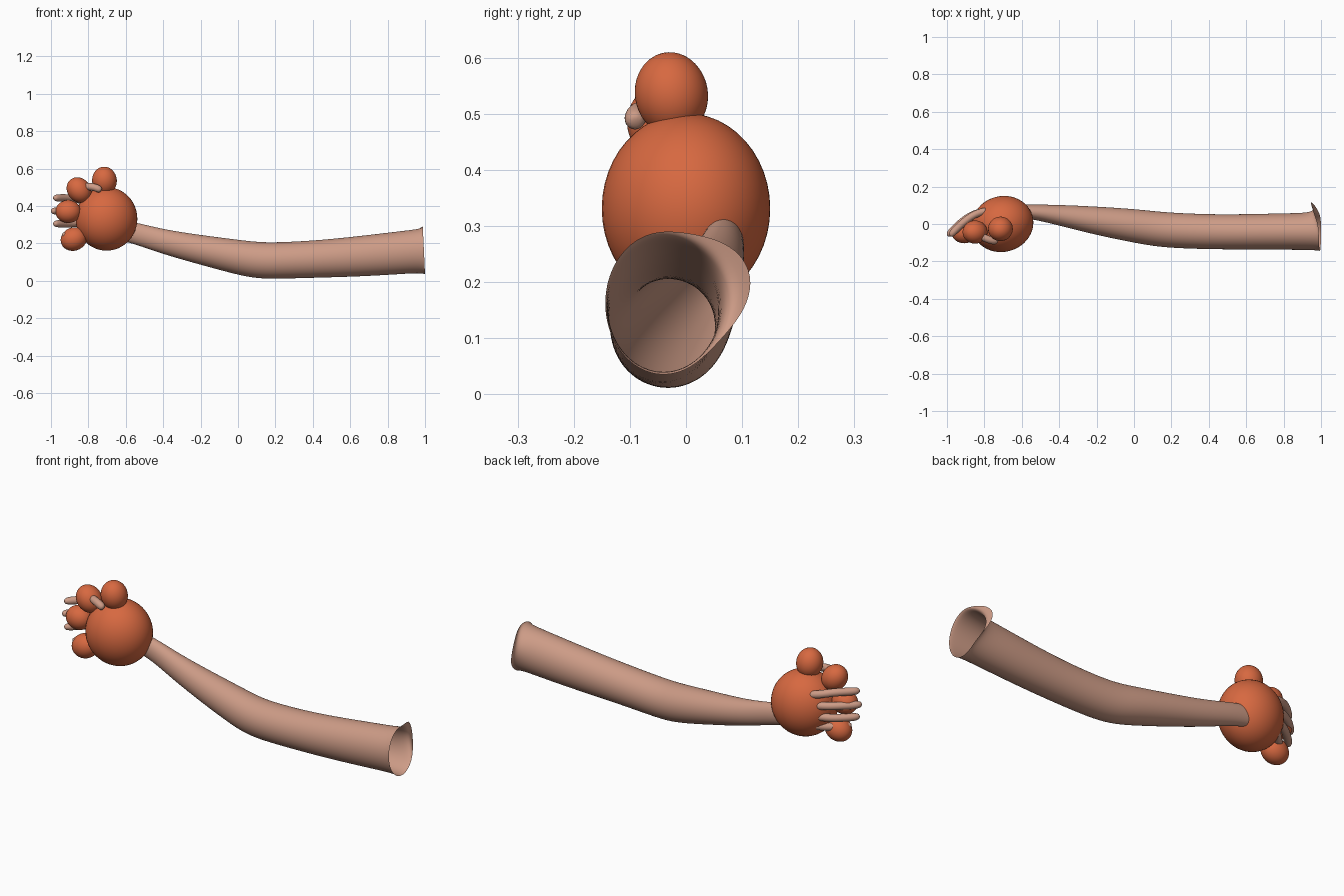
import bpy, bmesh
from math import sin, cos, pi, exp, radians
from mathutils import Vector

if "Cube" in bpy.data.objects:
    bpy.data.objects.remove(bpy.data.objects["Cube"])


def material(name, rgb):
    m = bpy.data.materials.new(name)
    m.use_nodes = True
    m.diffuse_color = (*rgb, 1)
    m.node_tree.nodes["Principled BSDF"].inputs["Base Color"].default_value = (*rgb, 1)
    return m


skin = material("skin tan", (0.61, 0.33, 0.24))
orange = material("paw orange", (0.68, 0.14, 0.052))


def loft(name, rings, cap_start=False, cap_end=False):
    """Skin a list of equal-length point rings and smooth the result."""
    bm = bmesh.new()
    loops = [[bm.verts.new(p) for p in ring] for ring in rings]
    n = len(rings[0])
    for a, b in zip(loops, loops[1:]):
        for i in range(n):
            j = (i + 1) % n
            bm.faces.new((a[i], a[j], b[j], b[i]))
    if cap_start:
        bm.faces.new(loops[0][::-1])
    if cap_end:
        bm.faces.new(loops[-1])
    bmesh.ops.recalc_face_normals(bm, faces=bm.faces)
    for f in bm.faces:
        f.smooth = True
    me = bpy.data.meshes.new(name)
    bm.to_mesh(me)
    bm.free()
    me.materials.append(skin)
    ob = bpy.data.objects.new(name, me)
    bpy.context.collection.objects.link(ob)
    sub = ob.modifiers.new("smooth", 'SUBSURF')
    sub.levels = sub.render_levels = 2
    return ob


def arm_ring(x, y, z, ry, rz, flare=0.0, sides=24):
    ring = []
    for i in range(sides):
        a = 2 * pi * i / sides
        d = (a - radians(18) + pi) % (2 * pi) - pi
        bump = flare * exp(-(d / 0.6) ** 2)
        ring.append((x - 0.8 * bump - 0.1 * flare * (1 + sin(a)),
                     y + (ry + bump) * cos(a), z + (rz + bump) * sin(a)))
    return ring


# Arm: x, centre y, centre z, half width, half height
arm = [(-0.74, 0.07, 0.29, 0.035, 0.05),
       (-0.64, 0.066, 0.272, 0.036, 0.054),
       (-0.55, 0.067, 0.255, 0.038, 0.059),
       (-0.4, 0.047, 0.208, 0.056, 0.067),
       (-0.2, 0.017, 0.165, 0.077, 0.08),
       (0, -0.01, 0.125, 0.091, 0.095),
       (0.1, -0.024, 0.11, 0.094, 0.098),
       (0.2, -0.034, 0.107, 0.095, 0.098),
       (0.4, -0.042, 0.115, 0.094, 0.1),
       (0.6, -0.042, 0.127, 0.095, 0.107),
       (0.8, -0.04, 0.144, 0.098, 0.114),
       (0.93, -0.04, 0.156, 0.1, 0.117)]
rings = [arm_ring(*s) for s in arm]
# Flared shoulder rim
rings.append(arm_ring(0.985, -0.04, 0.16, 0.102, 0.121, 0.02))
rings.append(arm_ring(1.0, -0.04, 0.162, 0.105, 0.128, 0.06))
loft("arm", rings, cap_start=True)


def finger(name, points, radius, sides=10):
    pts = [Vector(p) for p in points]
    rings = []
    for i, p in enumerate(pts):
        t = (pts[min(i + 1, len(pts) - 1)] - pts[max(i - 1, 0)]).normalized()
        u = t.cross(Vector((0, 0, 1))).normalized()
        v = u.cross(t)
        r = radius * (0.55 if i == len(pts) - 1 else 1.05)
        rings.append([p + r * (cos(2 * pi * k / sides) * u + sin(2 * pi * k / sides) * v)
                      for k in range(sides)])
    loft(name, rings, True, True)


# Fingers curling forward: tip x, knuckle z, tip z
for name, tip, z0, z1 in (("index_finger", -0.988, 0.415, 0.443),
                          ("middle_finger", -1.0, 0.365, 0.373),
                          ("ring_finger", -0.988, 0.315, 0.305),
                          ("little_finger", -0.94, 0.27, 0.245)):
    dx = tip + 1.0
    path = [(-0.76, 0.075, z0), (-0.84 + dx / 2, 0.062, z0 + (z1 - z0) * 0.5),
            (-0.9 + dx, 0.03, z1), (-0.95 + dx, -0.015, z1),
            (-0.983 + dx, -0.048, z1), (-0.995 + dx, -0.066, z1)]
    finger(name, path, 0.02)
finger("thumb", [(-0.84, -0.05, 0.5), (-0.8, -0.075, 0.505), (-0.765, -0.088, 0.5),
                 (-0.74, -0.092, 0.488), (-0.73, -0.09, 0.483)], 0.02)


def ball(name, centre, radii, tilt=(0, 0, 0)):
    bpy.ops.mesh.primitive_uv_sphere_add(segments=48, ring_count=24, location=centre)
    ob = bpy.context.object
    ob.name = name
    ob.scale = radii
    ob.rotation_euler = [radians(a) for a in tilt]
    ob.data.materials.append(orange)
    bpy.ops.object.shade_smooth()


# Round paw and its toe pads
ball("paw", (-0.703, 0, 0.331), (0.166, 0.149, 0.17), (0, 0, 15))
ball("thumb_pad", (-0.714, -0.026, 0.535), (0.066, 0.065, 0.075), (10, -5, 0))
ball("index_pad", (-0.85, -0.043, 0.485), (0.062, 0.062, 0.072), (0, -40, 0))
ball("middle_pad", (-0.908, -0.045, 0.37), (0.068, 0.058, 0.061))
ball("little_pad", (-0.878, -0.035, 0.223), (0.071, 0.06, 0.062), (0, -20, 0))
